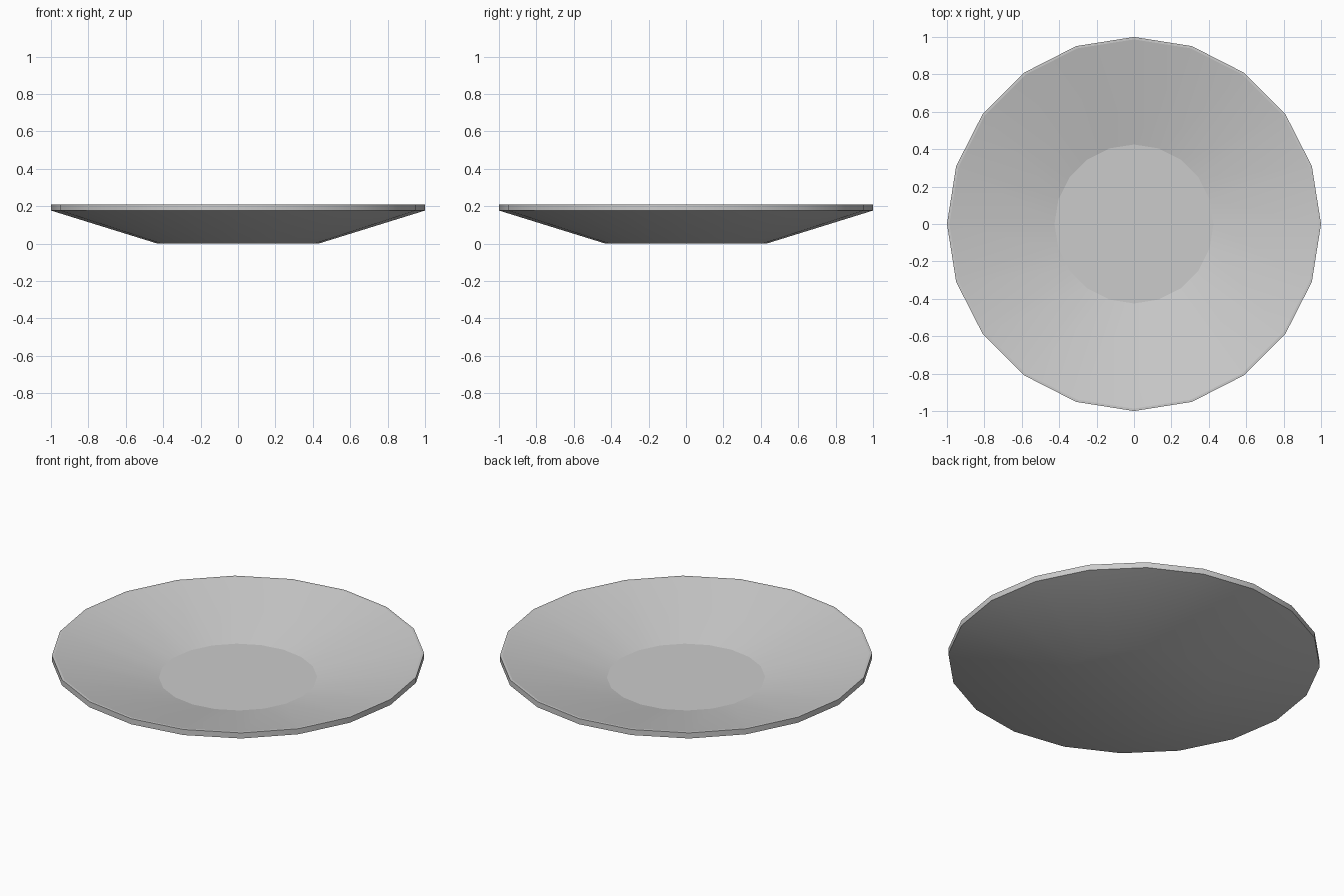
import bpy, bmesh, math

if "Cube" in bpy.data.objects:
    bpy.data.objects.remove(bpy.data.objects["Cube"])

SIDES = 20
# Dish cross-section (radius, height): base, outer slope, upright rim, inner slope, floor
PROFILE = [(0.43, 0.0), (1.0, 0.177), (1.0, 0.21), (0.987, 0.21), (0.425, 0.075)]

bm = bmesh.new()
rings = []
for r, z in PROFILE:
    rings.append([bm.verts.new((r * math.cos(2 * math.pi * i / SIDES),
                                r * math.sin(2 * math.pi * i / SIDES), z))
                  for i in range(SIDES)])

# Walls between rings
for a, b in zip(rings, rings[1:]):
    for i in range(SIDES):
        j = (i + 1) % SIDES
        bm.faces.new((a[i], a[j], b[j], b[i]))

# Flat underside and flat dish floor
bm.faces.new(rings[0][::-1])
bm.faces.new(rings[-1])
bmesh.ops.recalc_face_normals(bm, faces=bm.faces)

# Smooth slopes with crisp rim and floor edges
for f in bm.faces:
    f.smooth = True
for ring in rings[1:]:
    for i in range(SIDES):
        bm.edges.get((ring[i], ring[(i + 1) % SIDES])).smooth = False

mesh = bpy.data.meshes.new("plate")
bm.to_mesh(mesh)
bm.free()
plate = bpy.data.objects.new("plate", mesh)
bpy.context.collection.objects.link(plate)
